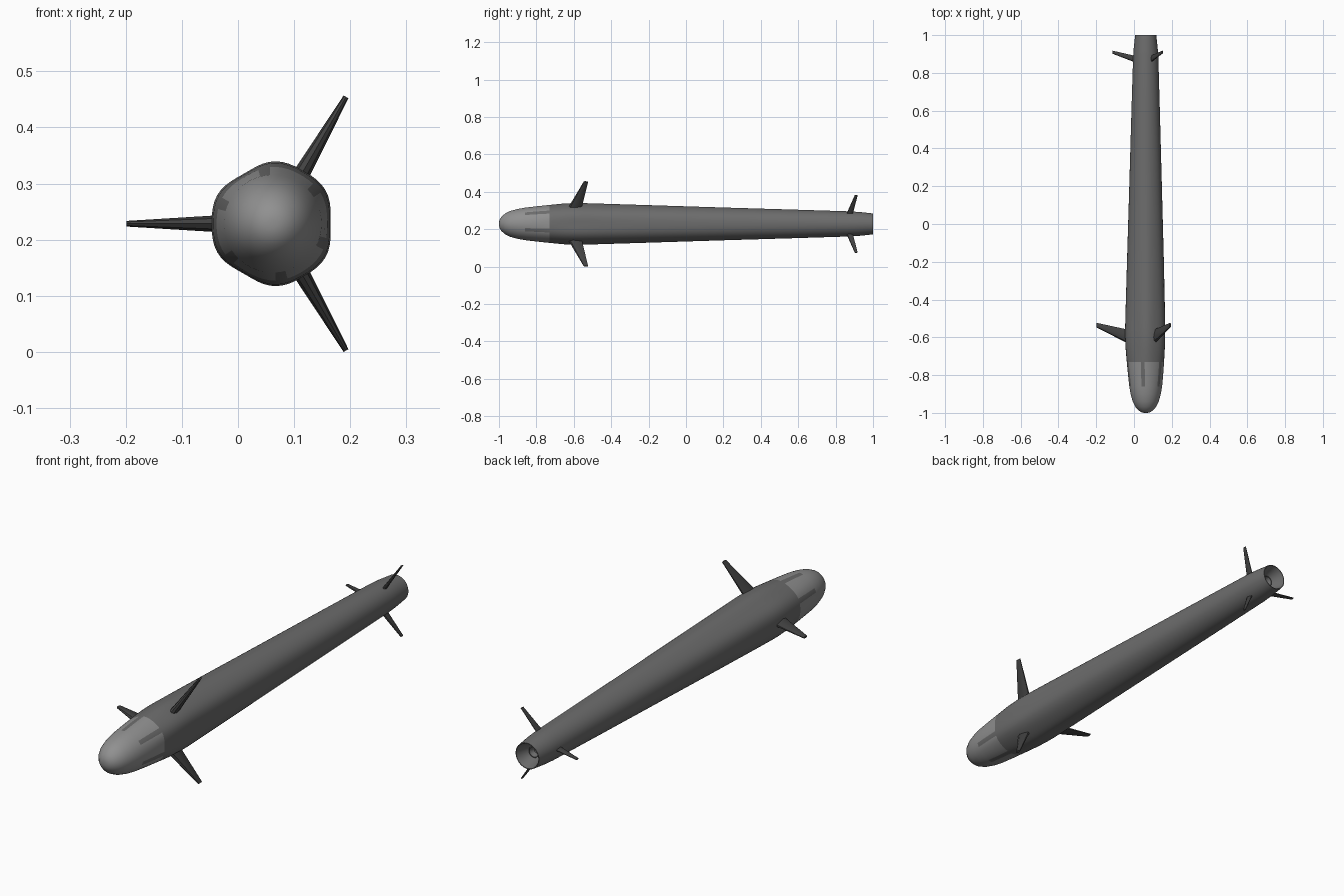
import bpy, bmesh
from math import sin, cos, radians, pi

if "Cube" in bpy.data.objects:
    bpy.data.objects.remove(bpy.data.objects["Cube"])

CX, CZ, N = 0.062, 0.2285, 60


def mat(name, v):
    m = bpy.data.materials.new(name)
    m.diffuse_color = (v, v, v, 1)
    m.use_nodes = True
    m.node_tree.nodes["Principled BSDF"].inputs["Base Color"].default_value = m.diffuse_color
    return m


BODY, NOSE, DARK = mat("body_grey", 0.15), mat("nose_grey", 0.28), mat("fin_dark", 0.055)


def finish(name, bm, mats, angle):
    bmesh.ops.recalc_face_normals(bm, faces=bm.faces)
    me = bpy.data.meshes.new(name)
    bm.to_mesh(me)
    bm.free()
    ob = bpy.data.objects.new(name, me)
    bpy.context.collection.objects.link(ob)
    for m in mats:
        me.materials.append(m)
    bpy.ops.object.select_all(action='DESELECT')
    ob.select_set(True)
    bpy.context.view_layer.objects.active = ob
    bpy.ops.object.shade_smooth_by_angle(angle=radians(angle))
    return ob


def loft(bm, loops, caps=(True, True)):
    rings = [[bm.verts.new(p) for p in loop] for loop in loops]
    n = len(rings[0])
    for k, (a, b) in enumerate(zip(rings, rings[1:])):
        for i in range(n):
            f = bm.faces.new((a[i], a[(i + 1) % n], b[(i + 1) % n], b[i]))
            yield k, i, f
    if caps[0]:
        yield -1, 0, bm.faces.new(rings[0])
    if caps[1]:
        yield len(rings), 0, bm.faces.new(rings[-1])


def ring(y, r, lobe):
    # Round section, bulged around the three fin roots
    pts = []
    for i in range(N):
        t = radians(3 + 6 * i)
        rr = r + lobe * (-0.003 * cos(3 * t) - 0.0025 * cos(6 * t))
        pts.append((CX + rr * cos(t), y, CZ + rr * sin(t)))
    return pts


# Hull: nose, tapered body and hollow exhaust in one skin (y, radius, lobe amount)
profile = [(-1.0, .008, 0), (-.997, .022, 0), (-.987, .038, 0), (-.968, .055, 0),
           (-.94, .069, 0), (-.90, .080, 0), (-.86, .087, 0), (-.79, .0945, .25),
           (-.73, .100, .5), (-.66, .106, .9), (-.60, .1085, 1), (-.55, .1085, 1),
           (-.45, .106, .8), (-.2, .099, .5), (.2, .087, .25), (.6, .0755, .1),
           (.88, .067, 0), (.93, .0635, 0), (1.0, .056, 0),
           (1.0, .053, 0), (.96, .040, 0), (.93, .027, 0)]
bm = bmesh.new()
for k, i, f in loft(bm, [ring(*p) for p in profile]):
    # Light nose, with six darker slots running back to the body
    slot = k in (6, 7) and i % 10 in (5, 6)
    f.material_index = 1 if k < 8 and not slot else 0
finish("hull", bm, [BODY, NOSE], 40)

# Small nozzle inside the exhaust
bm = bmesh.new()
for _ in loft(bm, [ring(y, r, 0) for y, r in
                   [(.925, .022), (.955, .024), (.955, .021), (.935, .012)]]):
    pass
finish("exhaust_nozzle", bm, [BODY], 40)


def fin(name, ang, root, tip):
    # Tapered swept blade; root/tip = (radius, front y, back y, thickness)
    c, s = cos(radians(ang)), sin(radians(ang))
    loops = []
    for r, y0, y1, th in (root, tip):
        section = [(0, 0), (.1, .32), (.35, .5), (.7, .35), (1, .12),
                   (1, -.12), (.7, -.35), (.35, -.5), (.1, -.32)]
        loops.append([(CX + r * c - th * w * s, y0 + (y1 - y0) * u, CZ + r * s + th * w * c)
                      for u, w in section])
    bm = bmesh.new()
    for _ in loft(bm, loops):
        pass
    finish(name, bm, [DARK], 30)


# Three large front fins and three small tail fins
for n, a in enumerate((60, 180, 300), 1):
    fin(f"front_fin_{n}", a, (.090, -.635, -.56, .031), (.261, -.547, -.523, .010))
    fin(f"tail_fin_{n}", a, (.055, .855, .89, .015), (.177, .902, .918, .007))
